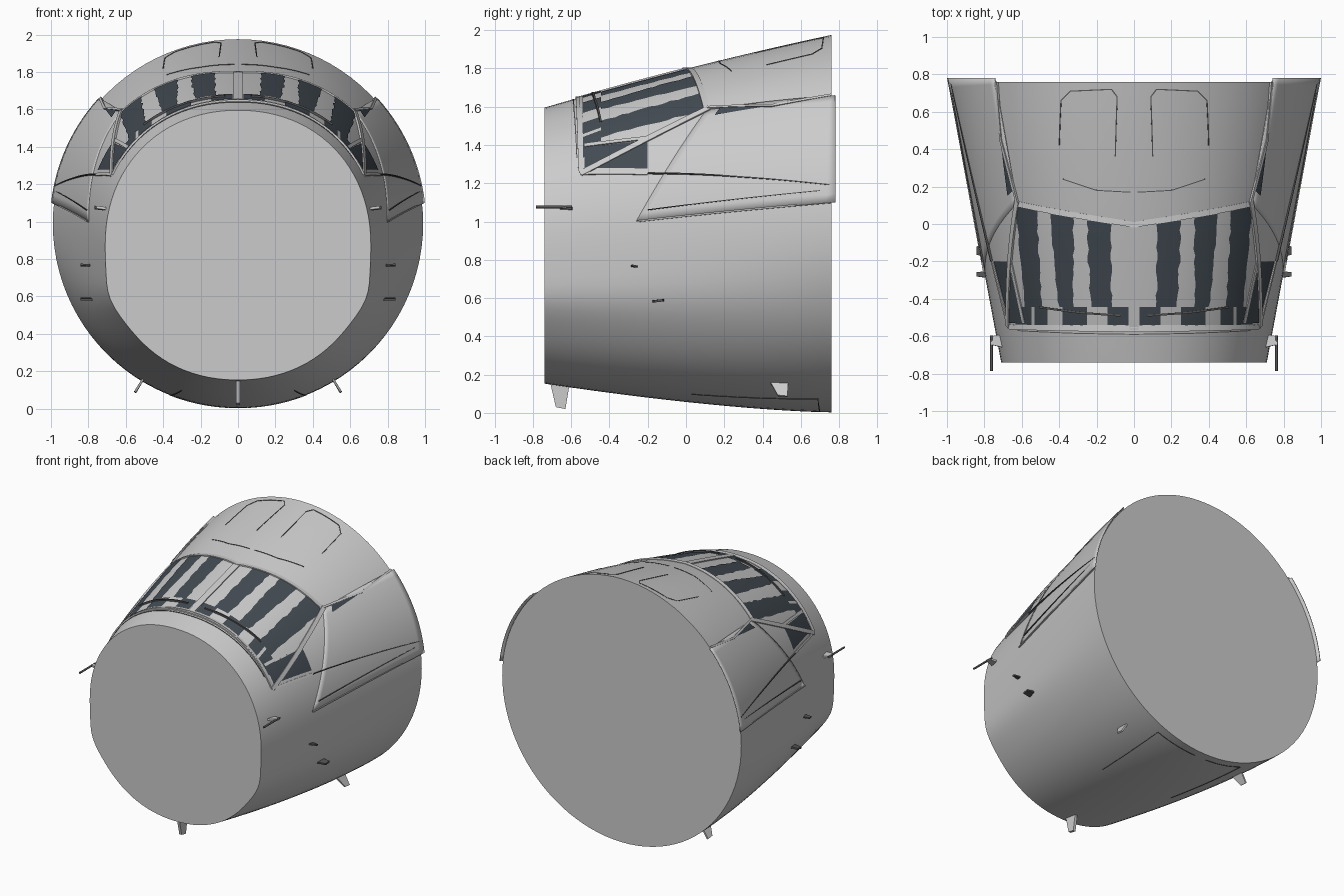
import bpy, random
from math import sin, cos, asin, acos, pi, exp, radians
from mathutils import Vector

if "Cube" in bpy.data.objects:
    bpy.data.objects.remove(bpy.data.objects["Cube"])

random.seed(4)
Y0, LEN = -0.74, 1.50


def material(name, rgb):
    m = bpy.data.materials.new(name)
    m.diffuse_color = (*rgb, 1)
    m.use_nodes = True
    m.node_tree.nodes["Principled BSDF"].inputs["Base Color"].default_value = m.diffuse_color
    return m


GLASS = material("dark_glass", (0.055, 0.07, 0.085))
SEAM = material("seam_grey", (0.09, 0.09, 0.09))


# Fuselage section: half width, centre height, half height and squareness at station y
def section(y):
    t = (y - Y0) / LEN
    top = 1.595 + 0.38 * t + 0.06 * t * (1 - t)
    bot = 0.003 + 0.15 * max(0, 1 - t) ** 1.5
    p = 2.12 + 0.4 * t * (1 - t) - 0.12 * t
    return 0.71 + 0.28 * t, (top + bot) / 2, (top - bot) / 2, p, t


def skin(a, y, off=0.0):
    hw, cz, rz, p, t = section(y)
    s, c = sin(a), cos(a)
    x = abs(s) ** (2 / p) * (1 if s >= 0 else -1)
    z = abs(c) ** (2 / p) * (1 if c >= 0 else -1)
    x *= 1 + 0.035 * max(0, 1 - t) * exp(-((z + 0.4) / 0.18) ** 2)
    return Vector((hw * x + off * s, y, cz + rz * z + off * c))


def T(x, y):
    """Skin coordinate from a top-view point."""
    hw, cz, rz, p, t = section(y)
    return (asin(min(1, max(0, x) / hw) ** (p / 2)), y)


def S(y, z):
    """Skin coordinate from a side-view point."""
    hw, cz, rz, p, t = section(y)
    q = (z - cz) / rz
    return (acos(min(1, abs(q)) ** (p / 2) * (1 if q >= 0 else -1)), y)


def make(name, verts, faces, mat=None, mirror=True, smooth=True):
    me = bpy.data.meshes.new(name)
    me.from_pydata([tuple(v) for v in verts], [], faces)
    me.update()
    ob = bpy.data.objects.new(name, me)
    bpy.context.collection.objects.link(ob)
    if mat:
        me.materials.append(mat)
    if mirror:
        ob.modifiers.new("mirror", 'MIRROR').use_clip = False
    if smooth:
        bpy.ops.object.select_all(action='DESELECT')
        bpy.context.view_layer.objects.active = ob
        ob.select_set(True)
        bpy.ops.object.shade_smooth_by_angle(angle=radians(35))
    return ob


def lerp(p, q, f):
    return (p[0] + (q[0] - p[0]) * f, p[1] + (q[1] - p[1]) * f)


def patch(name, a, b, c, d, off=0.004, off2=None, mat=GLASS, jag=0.0, n=12, m=14):
    """Four-cornered sheet on the skin; a-b is the first edge, d-c the last."""
    off2 = off if off2 is None else off2
    verts, faces = [], []
    for j in range(m + 1):
        l, r = lerp(a, d, j / m), lerp(b, c, j / m)
        jl, jr = (random.uniform(-jag, jag) for _ in range(2))
        l, r = (l[0] + jl, l[1]), (r[0] + jr, r[1])
        for i in range(n + 1):
            verts.append(skin(*lerp(l, r, i / n), off + (off2 - off) * i / n))
    for j in range(m):
        for i in range(n):
            k = j * (n + 1) + i
            faces.append((k, k + 1, k + n + 2, k + n + 1))
    return make(name, verts, faces, mat)


def strip(name, path, width, height, mat=None, mirror=True):
    """Raised bar following a path of skin coordinates."""
    pts = [lerp(p, q, i / 14) for p, q in zip(path, path[1:]) for i in range(14)] + [path[-1]]
    pos = [skin(*p) for p in pts]
    verts, faces = [], []
    for i, p in enumerate(pos):
        tan = (pos[min(i + 1, len(pos) - 1)] - pos[max(i - 1, 0)]).normalized()
        nor = Vector((sin(pts[i][0]), 0, cos(pts[i][0])))
        side = tan.cross(nor).normalized() * width / 2
        verts += [p - side - nor * 0.003, p - side + nor * height,
                  p + side + nor * height, p + side - nor * 0.003]
    for i in range(len(pos) - 1):
        for k in range(3):
            b = 4 * i + k
            faces.append((b, b + 1, b + 5, b + 4))
    return make(name, verts, faces, mat, mirror)


# Closed fuselage shell
N, M = 96, 24
verts = [skin(2 * pi * i / N, Y0 + LEN * j / M) for j in range(M + 1) for i in range(N)]
faces = [(j * N + i, (j + 1) * N + i, (j + 1) * N + (i + 1) % N, j * N + (i + 1) % N)
         for j in range(M) for i in range(N)]
faces += [tuple(range(N)), tuple(reversed(range(M * N, (M + 1) * N)))]
make("fuselage_shell", verts, faces, mirror=False)

# Windscreen glass stripes: x range at the top edge and at the bottom edge
for i, (u0, u1, l0, l1) in enumerate([(.12, .25, .12, .23), (.32, .45, .32, .40), (.515, .625, .49, .58)]):
    patch(f"windscreen_stripe_{i}", T(l0, -.445), T(l1, -.445),
          T(u1, .16 * u1 - .005), T(u0, .16 * u0 - .015), jag=0.008)
for i, (x0, x1) in enumerate([(.03, .14), (.25, .38), (.46, .53), (.545, .63)]):
    patch(f"windscreen_lower_{i}", T(x0, -.55 + .02 * x0), T(x1, -.55 + .02 * x1),
          T(x1, -.445), T(x0, -.445), m=4)

# Side windows
patch("side_window_front", S(-.53, 1.275), S(-.2, 1.275), S(-.2, 1.42), S(-.53, 1.385))
patch("side_window_rear", S(.15, 1.55), S(.44, 1.598), S(.44, 1.6), S(.18, 1.59), off=.011, m=4)

# Window frames
fr = .007
strip("frame_top", [T(0, -.005), T(.05, .005), T(.33, .05), T(.635, .11)], .03, fr)
strip("frame_bottom", [T(0, -.565), T(.35, -.56), S(-.55, 1.26)], .025, fr)
strip("frame_centre", [T(0, -.565), T(0, 0)], .05, fr, mirror=False)
strip("frame_front_corner", [S(-.55, 1.65), S(-.55, 1.25)], .02, fr)
strip("frame_diagonal", [S(-.55, 1.25), S(.12, 1.59)], .03, fr + .003)
strip("frame_side_upper", [S(-.53, 1.395), S(-.2, 1.435)], .02, fr)
strip("frame_sill", [S(-.55, 1.25), S(-.2, 1.25)], .016, fr)

# Raised side fairing, standing slightly proud at the rear edge
fairing = patch("side_fairing", S(-.26, 1.0), S(.78, 1.1), S(.78, 1.652), S(.11, 1.585),
                off=-.001, off2=.009, mat=None, n=20)
fairing.modifiers.new("thickness", 'SOLIDIFY').thickness = .006
fairing.modifiers["thickness"].offset = 0
strip("fairing_upper_lip", [S(.11, 1.59), S(.45, 1.6), S(.76, 1.655)], .014, .013)
strip("fairing_lower_lip", [S(-.26, 1.0), S(.76, 1.1)], .008, .010)

# Thin panel seams
strip("seam_side", [S(-.2, 1.25), S(.3, 1.23), S(.75, 1.19)], .006, .013, SEAM)
strip("seam_fairing", [S(-.2, 1.06), S(.7, 1.16)], .004, .012, SEAM)
strip("seam_nose", [T(0, -.59), T(.3, -.585), T(.62, -.57)], .005, .002, SEAM)
strip("seam_roof", [T(.02, .17), T(.2, .18), T(.38, .24)], .005, .002, SEAM)
strip("seam_hatch", [T(.10, .36), T(.09, .68), T(.12, .72), T(.34, .71), T(.39, .66), T(.40, .42)],
      .006, .002, SEAM)
strip("seam_belly", [(pi - .33, .03), (pi - .38, .69), (pi - .05, .70)], .005, .002, SEAM)

# Windscreen wipers
strip("wiper", [T(.07, -.49), T(.28, -.475), T(.5, -.445)], .01, .012, SEAM)


def blade(name, root, tip, thick, mirror=True, mat=None):
    """Flat fin: root and tip are (front, rear) point pairs."""
    a, b, c, d = (Vector(v) for v in (*root, *reversed(tip)))
    n = (b - a).cross(d - a).normalized() * thick / 2
    vs = [v + n for v in (a, b, c, d)] + [v - n for v in (a, b, c, d)]
    fs = [(0, 1, 2, 3), (7, 6, 5, 4)] + [(i, i + 4, (i + 1) % 4 + 4, (i + 1) % 4) for i in range(4)]
    make(name, vs, fs, mat, mirror, smooth=False)


# Belly antennas
blade("belly_antenna_front", [(0, -.71, .16), (0, -.61, .14)], [(0, -.68, .03), (0, -.63, .02)], .02, False)
blade("belly_antenna_rear", [(.50, .435, .17), (.50, .535, .17)], [(.55, .48, .09), (.55, .53, .085)], .012)

# Air probes: swept mast with forward tube
blade("probe_mast", [(.70, -.66, 1.07), (.70, -.59, 1.065)], [(.767, -.645, 1.078), (.767, -.60, 1.072)], .014)
bpy.ops.mesh.primitive_cylinder_add(vertices=12, radius=.007, depth=.19,
                                    location=(.762, -.69, 1.076), rotation=(pi / 2, 0, 0))
tube = bpy.context.object
tube.name = "probe_tube"
tube.data.materials.append(SEAM)
bpy.ops.object.transform_apply(location=True, rotation=True)
tube.modifiers.new("mirror", 'MIRROR')

# Small side vanes
blade("vane_upper", [(.77, -.29, .767), (.77, -.25, .763)], [(.842, -.28, .77), (.842, -.258, .766)], .01, mat=SEAM)
blade("vane_lower", [(.74, -.18, .583), (.74, -.11, .59)], [(.842, -.165, .583), (.842, -.12, .588)], .012, mat=SEAM)
